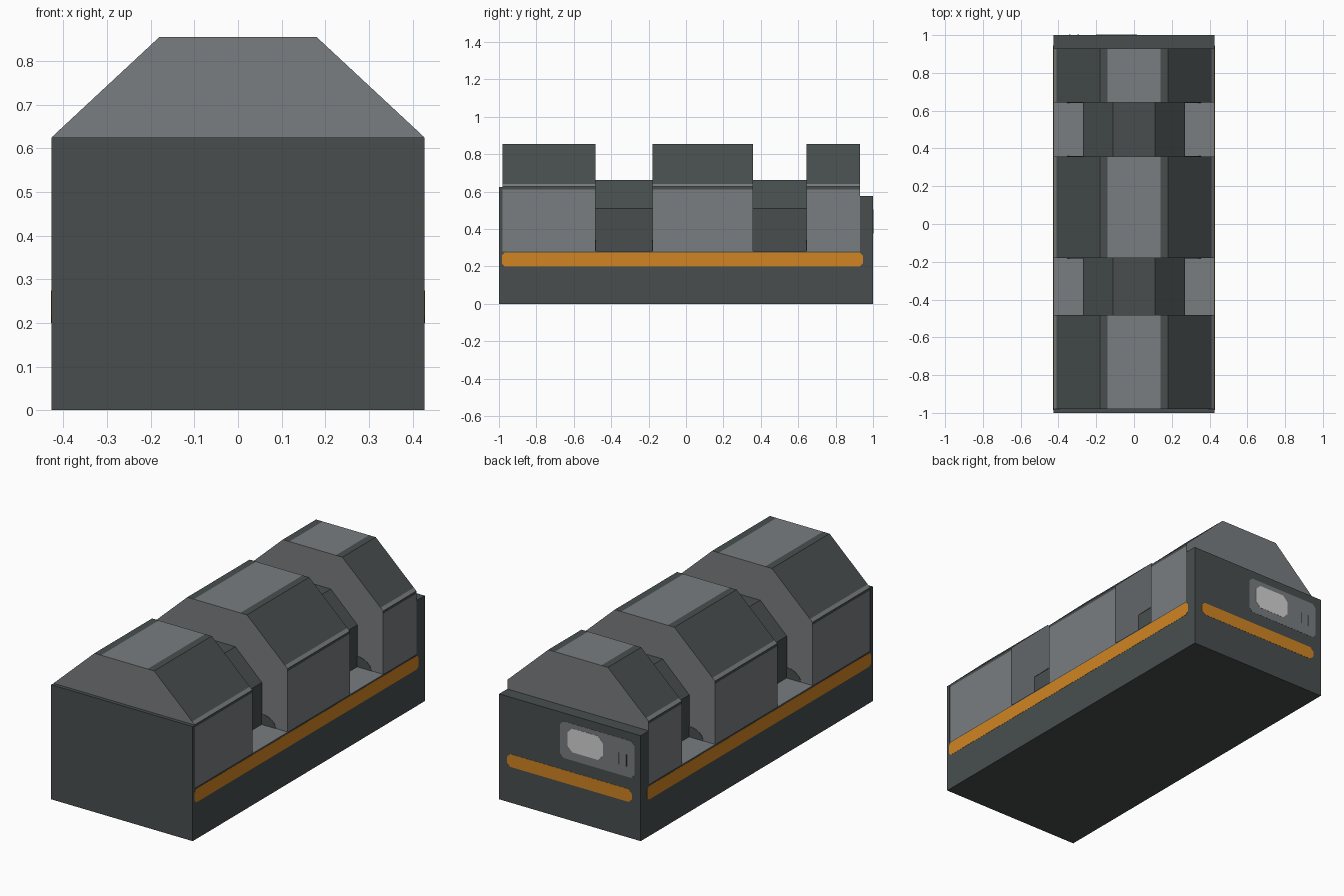
import bpy, bmesh, math
from mathutils import Vector

if "Cube" in bpy.data.objects:
    bpy.data.objects.remove(bpy.data.objects["Cube"])


def material(name, rgb):
    m = bpy.data.materials.new(name)
    m.diffuse_color = (*rgb, 1)
    m.use_nodes = True
    m.node_tree.nodes["Principled BSDF"].inputs["Base Color"].default_value = m.diffuse_color
    return m


dark = material("dark grey", (0.065, 0.076, 0.076))
light = material("light grey", (0.19, 0.205, 0.215))
orange = material("orange", (0.63, 0.23, 0.016))
white = material("off white", (0.65, 0.65, 0.65))


def prism(name, pts, place, a, b, mats, side_ids=None, cap_id=0):
    """Extrude a 2D outline from a to b; place(u, v, t) gives the 3D point."""
    bm = bmesh.new()
    rings = [[bm.verts.new(place(u, v, t)) for u, v in pts] for t in (a, b)]
    n = len(pts)
    for i in range(n):
        j = (i + 1) % n
        f = bm.faces.new((rings[0][i], rings[0][j], rings[1][j], rings[1][i]))
        f.material_index = side_ids[i] if side_ids else 0
    for r in rings:
        bm.faces.new(r).material_index = cap_id
    bmesh.ops.recalc_face_normals(bm, faces=bm.faces)
    me = bpy.data.meshes.new(name)
    bm.to_mesh(me)
    bm.free()
    for m in mats:
        me.materials.append(m)
    ob = bpy.data.objects.new(name, me)
    bpy.context.collection.objects.link(ob)
    return ob


def along_y(u, v, t):
    return Vector((u, t, v))


def along_x(u, v, t):
    return Vector((t, u, v))


def along_z(u, v, t):
    return Vector((u, v, t))


def rect(u0, u1, v0, v1):
    return [(u0, v0), (u1, v0), (u1, v1), (u0, v1)]


def chamfered(u0, u1, v0, v1, c):
    return [(u0 + c, v0), (u1 - c, v0), (u1, v0 + c), (u1, v1 - c),
            (u1 - c, v1), (u0 + c, v1), (u0, v1 - c), (u0, v0 + c)]


def mirrored(half):
    return half + [(-u, v) for u, v in reversed(half)]


W, FLOOR = 0.427, 0.28

# Base and end plates
prism("base", rect(-W, W, 0, FLOOR), along_y, -1, 1, [dark])
prism("front_plate", rect(-W, W, FLOOR, 0.625), along_y, -1, -0.98, [dark])
prism("back_plate", rect(-W, W, FLOOR, 0.575), along_y, 0.93, 1, [dark])

# Three raised hull segments, with painted bands set by profile edge
half = [(0.425, FLOOR), (0.425, 0.612), (0.425, 0.627), (0.41, 0.641), (0.18, 0.855), (0.14, 0.855)]
ids = [1, 0, 1, 0, 0]
segments = [(-0.98, -0.483), (-0.18, 0.357), (0.643, 0.93)]
for i, (a, b) in enumerate(segments):
    prism(f"hull_segment_{i + 1}", mirrored(half), along_y, a, b,
          [dark, light], ids + [1] + ids[::-1] + [0], 1)

# Recessed core, ledges and dark corner patches in the two gaps
core = mirrored([(0.27, FLOOR), (0.27, 0.51), (0.11, 0.663)])
arc = [(0.27, FLOOR)] + [(0.27 + 0.085 * math.cos(k * math.pi / 12),
                         FLOOR + 0.06 * math.sin(k * math.pi / 12)) for k in range(7)]
for i in range(2):
    a, b = segments[i][1], segments[i + 1][0]
    prism(f"core_{i + 1}", core, along_y, a, b, [dark])
    for s in (-1, 1):
        prism(f"ledge_{i + 1}", [(s * u, v) for u, v in rect(0.27, W, a, b)],
              along_z, FLOOR, FLOOR + 0.002, [light])
        patch = [(s * u, v) for u, v in arc]
        prism("corner_patch", patch, along_y, a, a + 0.002, [dark])
        prism("corner_patch", patch, along_y, b - 0.002, b, [dark])

# Orange stripes on both sides and the back
for s in (-1, 1):
    prism("side_stripe", chamfered(-0.985, 0.945, 0.2, 0.274, 0.015), along_x,
          s * W, s * (W + 0.001), [orange])
prism("back_stripe", chamfered(-0.375, 0.38, 0.195, 0.265, 0.02), along_y, 1, 1.001, [orange])

# Back panel with a pale window and two small slots
prism("back_panel", chamfered(-0.39, 0.058, 0.33, 0.53, 0.02), along_y, 1, 1.001, [light])
prism("back_window", chamfered(-0.2, 0.015, 0.375, 0.505, 0.03), along_y, 1.001, 1.002, [white])
for x in (-0.295, -0.34):
    prism("back_slot", rect(x - 0.004, x + 0.004, 0.385, 0.45), along_y, 1.001, 1.002, [dark])
